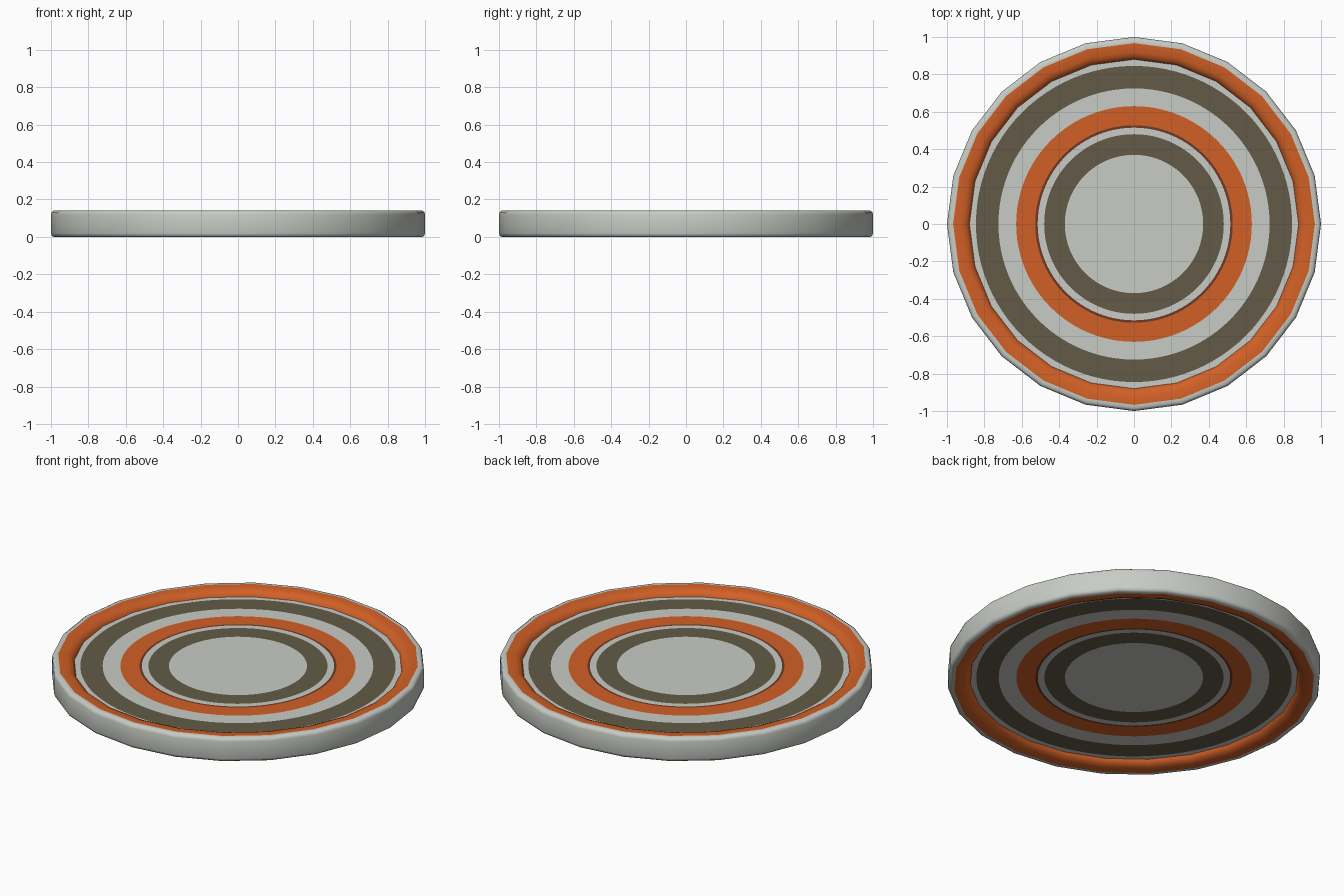
import bpy, bmesh, math

if "Cube" in bpy.data.objects:
    bpy.data.objects.remove(bpy.data.objects["Cube"])

def material(name, r, g, b):
    lin = [((c / 255 + 0.055) / 1.055) ** 2.4 for c in (r, g, b)]
    m = bpy.data.materials.new(name)
    m.diffuse_color = (*lin, 1)
    m.use_nodes = True
    m.node_tree.nodes["Principled BSDF"].inputs["Base Color"].default_value = m.diffuse_color
    return m

MATS = [material("pale_grey", 200, 204, 197), material("orange", 210, 96, 38),
        material("olive_brown", 99, 91, 71), material("dark_rust", 112, 58, 38)]
GREY, ORANGE, OLIVE, RUST = range(4)
SIDES, FINE = 24, 96

def finish(bm, name, smooth):
    me = bpy.data.meshes.new(name)
    bm.to_mesh(me)
    bm.free()
    for m in MATS:
        me.materials.append(m)
    for p in me.polygons:
        p.use_smooth = smooth
    ob = bpy.data.objects.new(name, me)
    bpy.context.collection.objects.link(ob)
    return ob

def ring_faces(bm, a, b, mat, flip=False):
    n = len(a)
    for i in range(n):
        j = (i + 1) % n
        vs = [a[i], a[j], b[j], b[i]]
        bm.faces.new(vs[::-1] if flip else vs).material_index = mat

# Rounded 24-sided rim: upper half of the profile, mirrored about mid height
H, DISC_Z, INNER = 0.14, 0.105, 0.88
half = [(1.0, 0.12), (0.996, 0.133), (0.985, H), (0.967, H),
        (0.92, 0.139), (0.897, 0.129), (0.885, 0.117), (INNER, DISC_Z)]
profile = [(r, H - z) for r, z in reversed(half)] + half
bm = bmesh.new()
loops = [[bm.verts.new((r * math.cos(2 * math.pi * i / SIDES),
                        r * math.sin(2 * math.pi * i / SIDES), z))
          for i in range(SIDES)] for r, z in profile]
for k in range(len(loops) - 1):
    inner = max(profile[k][0], profile[k + 1][0]) < 0.97
    ring_faces(bm, loops[k], loops[k + 1], ORANGE if inner else GREY)
finish(bm, "rim", True)

# Recessed faces with concentric painted bands (outer radius of each band)
bands = [(0.37, GREY), (0.48, OLIVE), (0.515, GREY), (0.528, RUST), (0.63, ORANGE),
         (0.725, GREY), (0.845, OLIVE), (INNER, GREY)]

def circle(bm, r, z):
    out = []
    for i in range(FINE):
        a = 2 * math.pi * i / FINE
        rr = r
        if r == INNER:  # outer edge follows the 24-sided rim
            step = 2 * math.pi / SIDES
            rr = r * math.cos(step / 2) / math.cos(a % step - step / 2)
        out.append(bm.verts.new((rr * math.cos(a), rr * math.sin(a), z)))
    return out

for name, z, down in (("top_face", DISC_Z, False), ("bottom_face", H - DISC_Z, True)):
    bm = bmesh.new()
    prev = None
    for r, mat in bands:
        cur = circle(bm, r, z)
        if prev is None:
            bm.faces.new(cur[::-1] if down else cur).material_index = mat
        else:
            ring_faces(bm, prev, cur, mat, flip=not down)
        prev = cur
    finish(bm, name, False)
